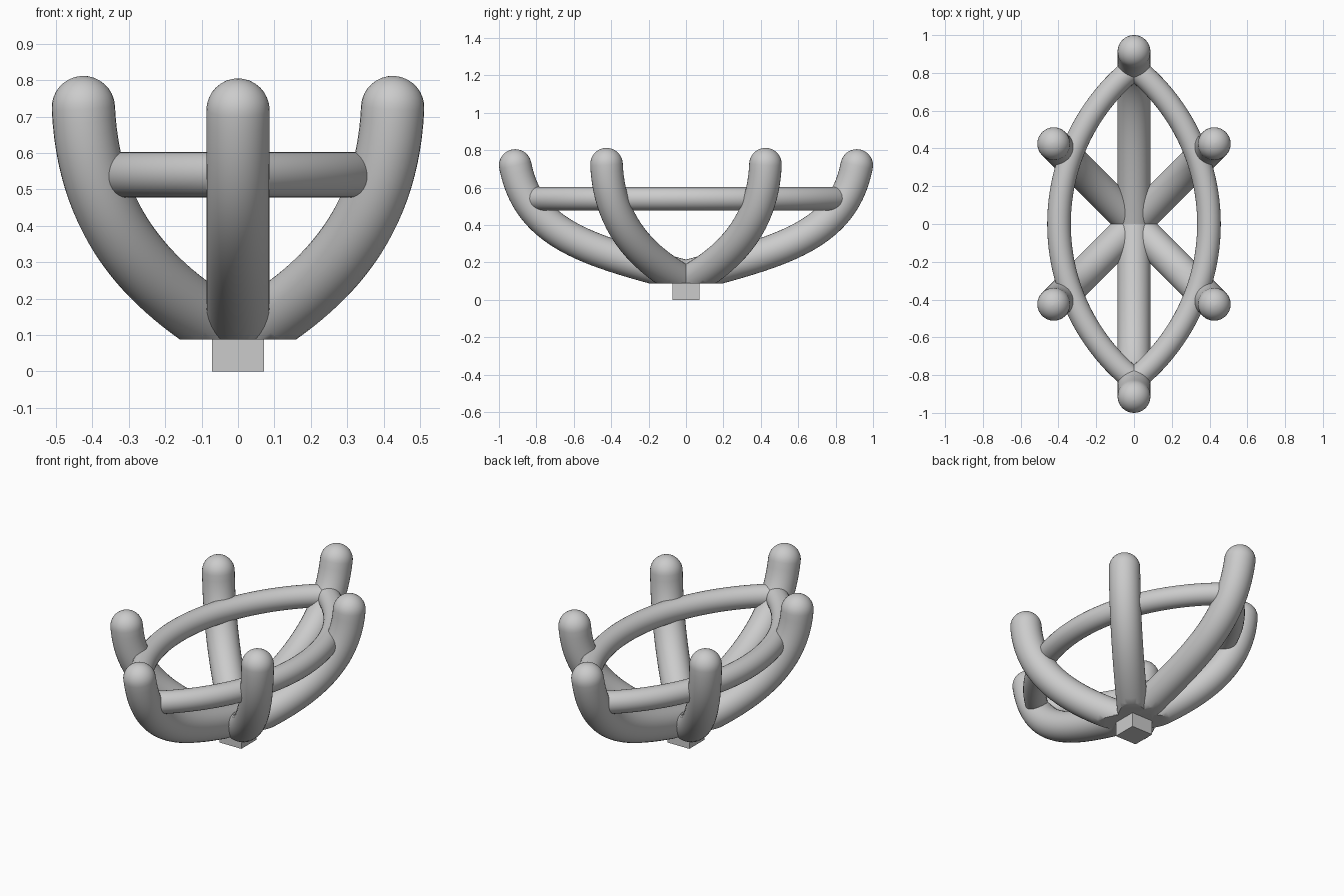
import bpy, bmesh, math
from mathutils import Vector

if "Cube" in bpy.data.objects:
    bpy.data.objects.remove(bpy.data.objects["Cube"])

PRONG_R, RING_R, CUT_Z = 0.087, 0.0625, 0.087


def add_object(name, bm, smooth=True):
    bmesh.ops.recalc_face_normals(bm, faces=bm.faces[:])
    mesh = bpy.data.meshes.new(name)
    bm.to_mesh(mesh)
    bm.free()
    ob = bpy.data.objects.new(name, mesh)
    bpy.context.collection.objects.link(ob)
    if smooth:
        bpy.ops.object.select_all(action='DESELECT')
        ob.select_set(True)
        bpy.context.view_layer.objects.active = ob
        bpy.ops.object.shade_smooth_by_angle(angle=math.radians(40))
    return ob


def tube(path, radius, side, dome=False, sides=32):
    """Sweep a circle along a planar path; side is the normal of that plane."""
    bm = bmesh.new()
    stations = []
    for i, p in enumerate(path):
        t = (path[min(i + 1, len(path) - 1)] - path[max(i - 1, 0)]).normalized()
        stations.append((p, t, radius))
    if dome:
        p, t, _ = stations[-1]
        for k in range(1, 9):
            a = math.radians(88) * k / 8
            stations.append((p + t * radius * math.sin(a), t, radius * math.cos(a)))
    rings = []
    for p, t, r in stations:
        n = side.cross(t)
        rings.append([bm.verts.new(p + (side * math.cos(a) + n * math.sin(a)) * r)
                      for a in (2 * math.pi * j / sides for j in range(sides))])
    for a, b in zip(rings, rings[1:]):
        for j in range(sides):
            k = (j + 1) % sides
            bm.faces.new((a[j], a[k], b[k], b[j]))
    bm.faces.new(rings[0])
    bm.faces.new(rings[-1])
    return bm


def bezier(p, n=28):
    out = []
    for i in range(n + 1):
        t = i / n
        w = ((1 - t) ** 3, 3 * t * (1 - t) ** 2, 3 * t * t * (1 - t), t ** 3)
        out.append((sum(a * q[0] for a, q in zip(w, p)),
                    sum(a * q[1] for a, q in zip(w, p))))
    return out


def prong(name, angle, ctrl):
    d = Vector((math.cos(angle), math.sin(angle), 0))
    path = [d * r + Vector((0, 0, z)) for r, z in bezier(ctrl)]
    # run a little past the centre so opposite prongs join
    path.insert(0, path[0] - (path[1] - path[0]).normalized() * 0.1)
    bm = tube(path, PRONG_R, d.cross(Vector((0, 0, 1))), dome=True)
    # flat underside where the prongs meet the post
    bmesh.ops.bisect_plane(bm, geom=bm.verts[:] + bm.edges[:] + bm.faces[:],
                           plane_co=(0, 0, CUT_Z), plane_no=(0, 0, 1), clear_inner=True)
    bmesh.ops.holes_fill(bm, edges=[e for e in bm.edges if e.is_boundary], sides=0)
    add_object(name, bm)


# Long prongs, front and back
LONG = [(0, .125), (.52, .262), (.84, .345), (.913, .718)]
for label, deg in (("front", -90), ("back", 90)):
    prong(label + "_prong", math.radians(deg), LONG)

# Four diagonal prongs
S = math.sqrt(2)
DIAG = [(0, .09), (.22 * S, .215), (.41 * S, .385), (.425 * S, .725)]
for label, deg in (("back_right", 45), ("back_left", 135),
                   ("front_left", 225), ("front_right", 315)):
    prong(label + "_prong", math.radians(deg), DIAG)

# Pointed oval rail made of two arcs
R, OFF = 1.06, 0.663
half = math.acos(OFF / R) + 0.015
for label, sx in (("right", 1), ("left", -1)):
    pts = [Vector((sx * (R * math.cos(a) - OFF), R * math.sin(a), 0.54))
           for a in (half * (2 * i / 48 - 1) for i in range(49))]
    add_object(label + "_rail", tube(pts, RING_R, Vector((0, 0, 1)), sides=28))

# Square post
bm = bmesh.new()
bmesh.ops.create_cube(bm, size=1)
for v in bm.verts:
    v.co = Vector((v.co.x * 0.142, v.co.y * 0.142, (v.co.z + 0.5) * 0.1))
add_object("base_post", bm, smooth=False)
